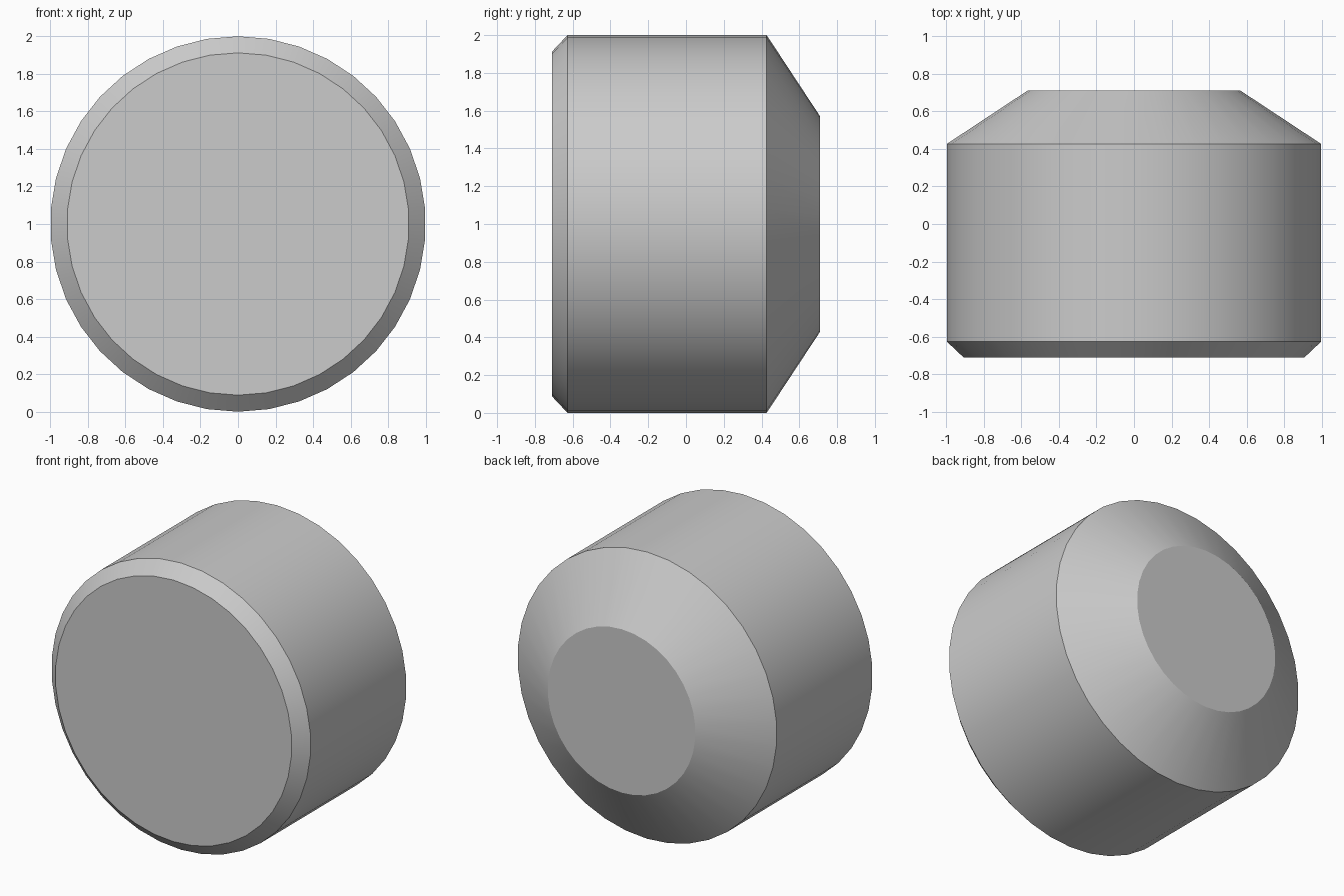
import bpy
import bmesh
from math import sin, cos, tau, radians

cube = bpy.data.objects.get("Cube")
if cube:
    bpy.data.objects.remove(cube, do_unlink=True)

# Plain grey material
GREY = (0.6, 0.6, 0.6, 1.0)
grey = bpy.data.materials.new("plain_grey")
grey.use_nodes = True
grey.diffuse_color = GREY
grey.node_tree.nodes["Principled BSDF"].inputs["Base Color"].default_value = GREY

# Profile along the depth axis: (y, radius), from the front cap to the back cap
SIDES = 38
PROFILE = [(-0.71, 0.912), (-0.627, 1.0), (0.427, 1.0), (0.71, 0.57)]

bm = bmesh.new()
rings = []
for y, radius in PROFILE:
    angles = [tau * i / SIDES for i in range(SIDES)]
    rings.append([bm.verts.new((radius * sin(a), y, 1 + radius * cos(a))) for a in angles])

# Front bevel, barrel wall and back taper
for near, far in zip(rings, rings[1:]):
    for i in range(SIDES):
        j = (i + 1) % SIDES
        bm.faces.new((near[i], near[j], far[j], far[i]))

# Front and back caps
bm.faces.new(rings[0])
bm.faces.new(rings[-1])
bmesh.ops.recalc_face_normals(bm, faces=bm.faces)

mesh = bpy.data.meshes.new("bevelled_plug")
bm.to_mesh(mesh)
bm.free()
mesh.materials.append(grey)
plug = bpy.data.objects.new("bevelled_plug", mesh)
bpy.context.collection.objects.link(plug)

# Smooth around the barrel, keep the rims sharp
bpy.ops.object.select_all(action="DESELECT")
plug.select_set(True)
bpy.context.view_layer.objects.active = plug
bpy.ops.object.shade_smooth_by_angle(angle=radians(30))
